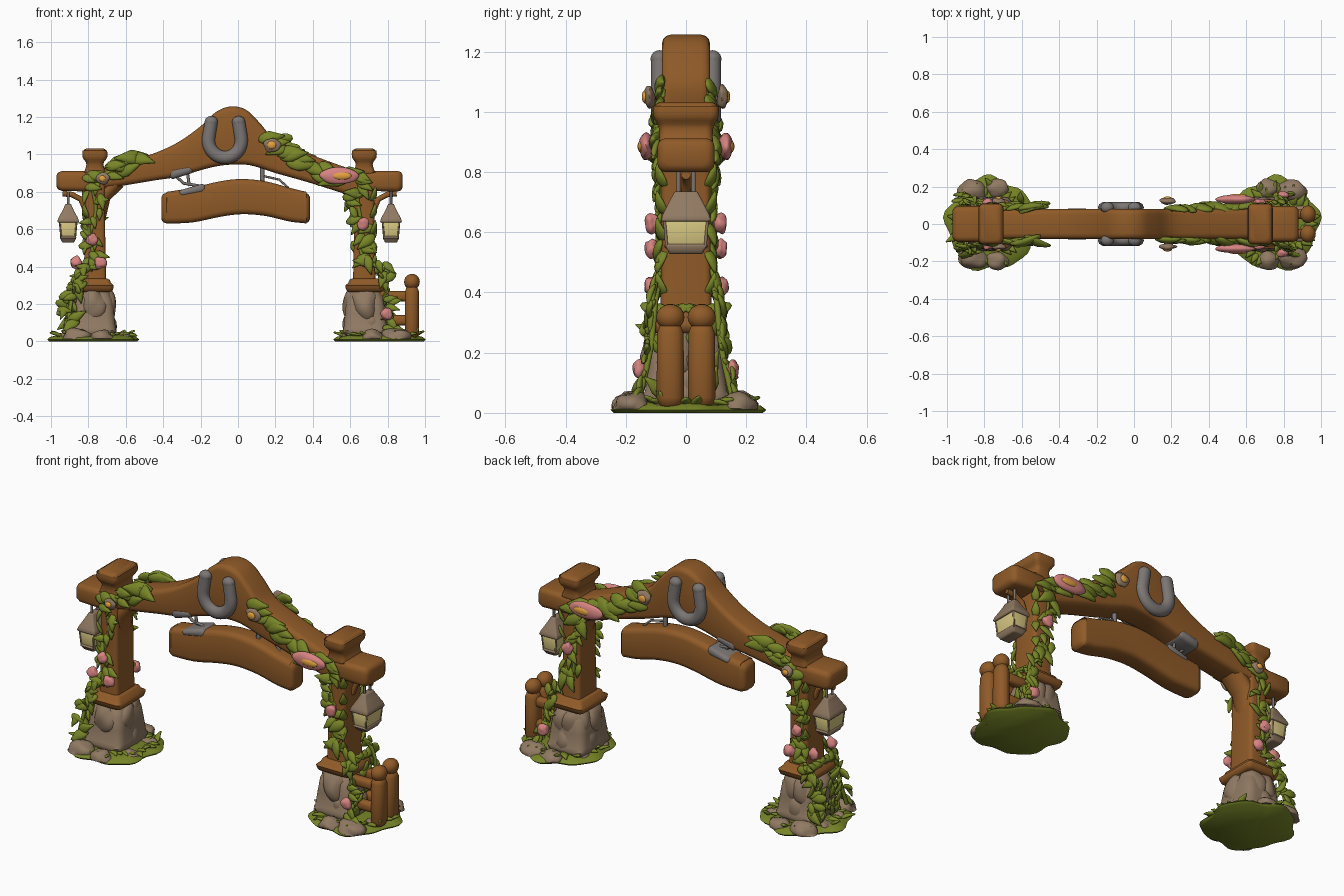
import bpy, bmesh, math, random
from mathutils import Vector, Matrix, noise

random.seed(11)
if "Cube" in bpy.data.objects:
    bpy.data.objects.remove(bpy.data.objects["Cube"])


def material(name, r, g, b):
    m = bpy.data.materials.new(name)
    m.use_nodes = True
    m.diffuse_color = (r, g, b, 1)
    m.node_tree.nodes["Principled BSDF"].inputs["Base Color"].default_value = (r, g, b, 1)
    return m


WOOD = material("warm wood", 0.28, 0.104, 0.021)
STONE = material("tan stone", 0.28, 0.193, 0.123)
LEAF = material("leaf green", 0.185, 0.235, 0.02)
IRON = material("grey iron", 0.2, 0.183, 0.176)
GLASS = material("lamp glass", 0.68, 0.57, 0.22)
PINK = material("petal pink", 0.68, 0.23, 0.22)
ORANGE = material("pollen orange", 0.78, 0.36, 0.05)


def finish(name, bm, mat, angle=50):
    bmesh.ops.recalc_face_normals(bm, faces=bm.faces)
    me = bpy.data.meshes.new(name)
    bm.to_mesh(me)
    bm.free()
    me.materials.append(mat)
    ob = bpy.data.objects.new(name, me)
    bpy.context.collection.objects.link(ob)
    bpy.ops.object.select_all(action='DESELECT')
    ob.select_set(True)
    bpy.context.view_layer.objects.active = ob
    bpy.ops.object.shade_smooth_by_angle(angle=math.radians(angle))
    return ob


def spline(rows, steps):
    """Smooth curve through rows of numbers."""
    out = []
    for i in range(len(rows) - 1):
        p = [rows[max(0, min(len(rows) - 1, i + k))] for k in (-1, 0, 1, 2)]
        for s in range(steps):
            t = s / steps
            out.append(tuple(0.5 * (2 * b + (c - a) * t + (2 * a - 5 * b + 4 * c - d) * t * t
                             + (3 * b - a - 3 * c + d) * t ** 3) for a, b, c, d in zip(*p)))
    return out + [rows[-1]]


def loft(name, rows, mat, axis='z', r=0.025, steps=1, y=0.0):
    """Rounded box swept along an axis; rows are (position, low, high, half depth)."""
    rows = spline(rows, steps)
    (t0, *first), (t1, *last) = rows[0], rows[-1]
    rings = [(t0, r * 0.8, first), (t0 + r * 0.3, r * 0.25, first)]
    rings += [(t, 0, rest) for t, *rest in [(t0 + r, *first)] + rows[1:-1] + [(t1 - r, *last)]]
    rings += [(t1 - r * 0.3, r * 0.25, last), (t1, r * 0.8, last)]
    bm, prev = bmesh.new(), None
    for t, inset, (lo, hi, depth) in rings:
        mid, ha, hb = (lo + hi) / 2, (hi - lo) / 2 - inset, depth - inset
        rr, ring = min(r, ha, hb) * 0.98, []
        for k in range(16):
            a = math.radians(k // 4 * 90 + k % 4 * 30)
            sa, sb = (1, -1, -1, 1)[k // 4], (1, 1, -1, -1)[k // 4]
            u = mid + sa * (ha - rr) + rr * math.cos(a)
            v = y + sb * (hb - rr) + rr * math.sin(a)
            ring.append(bm.verts.new((t, v, u) if axis == 'x' else (u, v, t)))
        if prev:
            for k in range(16):
                bm.faces.new((prev[k - 1], prev[k], ring[k], ring[k - 1]))
        else:
            bm.faces.new(ring)
        prev = ring
    bm.faces.new(prev)
    return finish(name, bm, mat)


def blob(name, centre, size, mat, rough=0.0):
    bm = bmesh.new()
    bmesh.ops.create_icosphere(bm, subdivisions=3, radius=1)
    for v in bm.verts:
        k = 1 + rough * noise.noise(v.co * 1.3 + Vector(centre) * 9)
        v.co = Vector(centre) + Vector(a * b * k for a, b in zip(v.co, size))
        v.co.z = max(v.co.z, 0.012)
    return finish(name, bm, mat)


def tube(name, points, radius, mat, flat=1.0):
    """Round rod along a path; flat scales its depth."""
    pts, bm, prev = [Vector(p) for p in points], bmesh.new(), None
    for i, p in enumerate(pts):
        d = (pts[min(i + 1, len(pts) - 1)] - pts[max(i - 1, 0)]).normalized()
        side = d.cross(Vector((0, 1, 0))).normalized()
        up = side.cross(d) * flat
        ring = [bm.verts.new(p + radius * (side * math.cos(a * math.pi / 5) + up * math.sin(a * math.pi / 5)))
                for a in range(10)]
        if prev:
            for k in range(10):
                bm.faces.new((prev[k - 1], prev[k], ring[k], ring[k - 1]))
        else:
            bm.faces.new(ring)
        prev = ring
    bm.faces.new(prev)
    return finish(name, bm, mat)


def add_leaf(bm, pos, direction, normal, length):
    """Puffy pointed leaf."""
    x = Vector(direction).normalized()
    y = Vector(normal).cross(x).normalized()
    z = x.cross(y)
    frame = Matrix((x, y, z)).transposed()
    for v in bmesh.ops.create_icosphere(bm, subdivisions=2, radius=1)["verts"]:
        t, w, h = v.co
        w *= 1 - 0.75 * max(t, 0)
        t *= 1.25 if t > 0 else 1
        v.co = Vector(pos) + frame @ Vector((t * 0.52, w * 0.28, h * 0.13 - 0.08 * t * t)) * length


# Crossbeam with its raised crown
loft("crossbeam", [(-0.76, 0.81, 0.91, 0.08), (-0.6, 0.835, 0.96, 0.08), (-0.45, 0.86, 1.005, 0.08),
                   (-0.32, 0.88, 1.065, 0.08), (-0.2, 0.915, 1.15, 0.08), (-0.12, 0.935, 1.225, 0.08),
                   (-0.04, 0.945, 1.256, 0.08), (0.04, 0.945, 1.24, 0.08), (0.11, 0.93, 1.175, 0.08),
                   (0.2, 0.9, 1.08, 0.08), (0.36, 0.855, 1.01, 0.08), (0.52, 0.805, 0.95, 0.08),
                   (0.66, 0.76, 0.9, 0.08)], WOOD, 'x', 0.03, 4)
# Hanging board
loft("hanging_board", [(-0.41, 0.63, 0.795, 0.06), (-0.25, 0.635, 0.82, 0.06), (-0.1, 0.665, 0.855, 0.06),
                       (0.02, 0.68, 0.868, 0.06), (0.15, 0.67, 0.855, 0.06), (0.28, 0.64, 0.82, 0.06),
                       (0.385, 0.63, 0.795, 0.06)], WOOD, 'x', 0.03, 4)
# Iron sleeves and hanging wires
loft("beam_sleeve", [(-0.37, 0.868, 0.925, 0.083), (-0.24, 0.894, 0.94, 0.083)], IRON, 'x', 0.022)
loft("board_sleeve", [(-0.315, 0.775, 0.812, 0.063), (-0.175, 0.795, 0.842, 0.063)], IRON, 'x', 0.018)
tube("left_wire", [(-0.34, 0, 0.89), (-0.29, 0, 0.845), (-0.2, 0, 0.83)], 0.008, IRON)
tube("left_hook", [(-0.27, 0, 0.9), (-0.26, 0, 0.83)], 0.008, IRON)
tube("right_hook", [(0.13, 0, 0.95), (0.13, 0, 0.85)], 0.012, IRON)
tube("right_wire", [(0.13, 0, 0.885), (0.22, 0, 0.865), (0.27, 0, 0.82)], 0.006, IRON)

# Horseshoes on both faces of the crown
for label, s in (("front", -1), ("back", 1)):
    arc = [(-0.07 + 0.088 * math.sin(a), s * 0.088, 1.075 - 0.092 * math.cos(a))
           for a in (math.radians(d) for d in range(-100, 101, 10))]
    arc = [(-0.143, s * 0.088, 1.175)] + arc + [(0.003, s * 0.088, 1.175)]
    tube(label + "_horseshoe", arc, 0.035, IRON, 0.85)
    for end in (arc[0], arc[-1]):
        blob(label + "_horseshoe_tip", end, (0.035, 0.03, 0.03), IRON)

# Posts, caps, plinths, lanterns and ground on each side
for label, px, out, disc in (("right", -0.765, -1, -0.767), ("left", 0.675, 1, 0.75)):
    loft(label + "_post", [(0.25, px - 0.062, px + 0.062, 0.088), (0.5, px - 0.056, px + 0.056, 0.082),
                           (0.8, px - 0.054, px + 0.054, 0.082), (0.9, px - 0.062, px + 0.062, 0.082)], WOOD, r=0.02, steps=3)
    loft(label + "_post_cap", [(0.88, px - 0.07, px + 0.07, 0.09), (0.945, px - 0.045, px + 0.045, 0.09),
                               (0.985, px - 0.066, px + 0.066, 0.108), (1.032, px - 0.064, px + 0.064, 0.108)], WOOD, r=0.025, steps=3)
    ends = sorted((px - out * 0.02, px + out * 0.205))
    loft(label + "_beam_end", [(ends[0], 0.805, 0.91, 0.095), (ends[1], 0.8, 0.912, 0.095)], WOOD, 'x', 0.028)
    tube(label + "_brace", [(px - out * 0.01, 0, 0.66), (px - out * 0.04, 0, 0.78), (px - out * 0.12, 0, 0.86)], 0.047, WOOD, 1.6)
    cx = px + out * 0.005
    loft(label + "_collar", [(0.265, cx - 0.105, cx + 0.105, 0.125), (0.3, cx - 0.105, cx + 0.105, 0.13),
                             (0.335, cx - 0.09, cx + 0.09, 0.11)], WOOD, r=0.022)
    # Stone plinth with soft boulders
    loft(label + "_plinth", [(0.012, cx - 0.12, cx + 0.12, 0.145), (0.15, cx - 0.108, cx + 0.108, 0.125),
                             (0.28, cx - 0.092, cx + 0.092, 0.108)], STONE, r=0.045, steps=2)
    for k in range(10):
        a, z = k * math.tau / 5 + (0.9 if k > 4 else 0.3), 0.08 if k < 5 else 0.19
        blob(label + "_plinth_stone", (cx + 0.05 * math.cos(a), 0.07 * math.sin(a), z), (0.075, 0.075, 0.1), STONE, 0.2)
    for a, d, size in ((62, 0.2, 0.08), (100, 0.195, 0.065), (150, 0.17, 0.05), (25, 0.16, 0.05)):
        for s in (-1, 1):
            b = math.radians(a)
            blob(label + "_foot_rock", (disc + out * d * math.cos(b), s * d * math.sin(b), 0.015), (size, size * 0.8, size * 0.7), STONE, 0.25)
    # Moss mound with grass rim
    bm, rim = bmesh.new(), []
    for k in range(48):
        a = k * math.tau / 48
        rad = 0.235 + 0.014 * math.sin(5 * a + px) + 0.008 * math.sin(9 * a)
        rim.append((disc + rad * math.cos(a), rad * 1.05 * math.sin(a)))
    levels = [[bm.verts.new((disc + (x - disc) * k, y * k, z)) for x, y in rim]
              for k, z in ((0.96, 0), (1, 0.01), (0.93, 0.024), (0.72, 0.036))]
    for lo, hi in zip(levels, levels[1:]):
        for k in range(48):
            bm.faces.new((lo[k - 1], lo[k], hi[k], hi[k - 1]))
    bm.faces.new(levels[0])
    bm.faces.new(levels[-1])
    for k in range(36):
        a, d = k * math.tau / 36, random.uniform(0.15, 0.21)
        add_leaf(bm, (disc + d * math.cos(a), d * math.sin(a), 0.036),
                 (math.cos(a + random.uniform(-1, 1)), math.sin(a), random.uniform(0, 0.9)), (-math.cos(a) * 0.4, -math.sin(a) * 0.4, 1), random.uniform(0.06, 0.085))
    finish(label + "_moss", bm, LEAF, 80)
    # Lantern on a curved bracket
    lx = px + out * 0.143
    tube(label + "_lantern_bracket", [(px + out * 0.05, 0, 0.7), (px + out * 0.075, 0, 0.76), (lx - out * 0.02, 0, 0.785), (lx + out * 0.03, 0, 0.79)], 0.015, WOOD)
    for y in (-0.025, 0.025):
        tube(label + "_lantern_link", [(lx, y, 0.8), (lx, y, 0.7)], 0.007, IRON)
    loft(label + "_lantern_roof", [(0.635, lx - 0.058, lx + 0.058, 0.082), (0.66, lx - 0.052, lx + 0.052, 0.077),
                                   (0.7, lx - 0.03, lx + 0.03, 0.057), (0.735, lx - 0.018, lx + 0.018, 0.042)], STONE, r=0.008)
    loft(label + "_lantern_glass", [(0.55, lx - 0.038, lx + 0.038, 0.066), (0.64, lx - 0.047, lx + 0.047, 0.073)], GLASS, r=0.006)
    loft(label + "_lantern_base", [(0.528, lx - 0.036, lx + 0.036, 0.06), (0.563, lx - 0.044, lx + 0.044, 0.073)], STONE, r=0.01)
    for sx in (-1, 1):
        for sy in (-1, 1):
            tube(label + "_lantern_corner", [(lx + sx * 0.037, sy * 0.064, 0.55), (lx + sx * 0.045, sy * 0.071, 0.64)], 0.005, STONE)

# Fence stub
for y in (-0.052, 0.052):
    loft("fence_post", [(0.015, 0.892, 0.968, 0.046), (0.3, 0.892, 0.968, 0.044)], WOOD, r=0.036, y=y)
    blob("fence_knob", (0.93, y, 0.318), (0.042, 0.047, 0.043), WOOD)
    for z in (0.112, 0.24):
        loft("fence_rail", [(0.74, z - 0.028, z + 0.028, 0.025), (0.93, z - 0.028, z + 0.028, 0.025)], WOOD, 'x', 0.02, y=y)

# Ivy on front and back: rows are x, z, depth, leaf size
right_ivy = [(-0.91, 0.06, 0.16, 0.09), (-0.89, 0.22, 0.12, 0.09), (-0.85, 0.34, 0.12, 0.08), (-0.77, 0.42, 0.095, 0.08),
             (-0.79, 0.56, 0.085, 0.08), (-0.76, 0.7, 0.085, 0.08), (-0.77, 0.86, 0.095, 0.09), (-0.65, 0.92, 0.09, 0.12), (-0.56, 0.98, 0.09, 0.14)]
left_ivy = [(0.82, 0.06, 0.16, 0.09), (0.8, 0.22, 0.125, 0.08), (0.77, 0.37, 0.11, 0.09), (0.66, 0.47, 0.09, 0.1),
            (0.66, 0.62, 0.085, 0.09), (0.64, 0.76, 0.085, 0.11), (0.65, 0.87, 0.095, 0.11), (0.5, 0.89, 0.09, 0.14),
            (0.34, 0.96, 0.085, 0.15), (0.2, 1.07, 0.085, 0.12)]
for label, rows, out in (("right", right_ivy, -1), ("left", left_ivy, 1)):
    for face, s in (("front", -1), ("back", 1)):
        bm = bmesh.new()
        path = spline(rows, 5)
        for x, z, y, size in path:
            on_beam = z > 0.84
            a = random.choice((-0.35, 0.0, 0.3, 3.3)) if on_beam else random.uniform(-3.4, 0.6)
            lift = -0.15 * out if on_beam else 0
            add_leaf(bm, (x + random.uniform(-0.04, 0.04), s * (y + random.uniform(0, 0.01)), z + random.uniform(-0.03, 0.03)),
                     (math.cos(a), s * random.uniform(0, 0.4), math.sin(a) + lift),
                     (random.uniform(-0.4, 0.4), s, 0.3), size * random.uniform(0.75, 1.15))
        # Leaves wrapping the outer corner of the post and the collar
        px = 0.675 if out > 0 else -0.765
        for k in range(5):
            add_leaf(bm, (px + out * 0.052, s * 0.085, 0.42 + 0.09 * k), (out * 0.3, s * 0.4, random.choice((-1, 1))), (out, s, 0), 0.08)
        for k in range(4):
            add_leaf(bm, (px + out * 0.095, s * (0.02 + 0.032 * k), 0.345), (out * 0.3, -s, 0.3 - 0.3 * k), (out, 0, 0.8), 0.08)
        # Leaves climbing the outer side of the plinth
        for k in range(16 if out < 0 else 8):
            z = random.uniform(0.05, 0.29)
            add_leaf(bm, (px + out * (0.155 - 0.18 * z), s * random.uniform(0.02, 0.13), z), (out * 0.3, random.uniform(-1, 1), 0.5), (out, 0, 0.4), 0.09)
        finish(label + "_" + face + "_ivy", bm, LEAF, 80)
        tube(label + "_" + face + "_vine", [(x, s * (y - 0.008), z) for x, z, y, size in path], 0.01, LEAF)

# Blossoms on both faces
for s in (-1, 1):
    blob("large_blossom", (0.54, s * 0.132, 0.885), (0.105, 0.024, 0.046), PINK, 0.1)
    blob("large_blossom_centre", (0.555, s * 0.149, 0.885), (0.052, 0.012, 0.021), ORANGE)
    for x, z, y in ((-0.78, 0.545, 0.115), (-0.735, 0.42, 0.118), (-0.865, 0.42, 0.08), (0.67, 0.63, 0.115), (0.795, 0.145, 0.155)):
        blob("small_blossom", (x, s * y, z), (0.031, 0.022, 0.033), PINK, 0.3)
    for x, z, size in ((-0.725, 0.87, 0.036), (0.18, 1.05, 0.046)):
        blob("pale_blossom", (x, s * 0.122, z), (size, 0.018, size * 0.85), STONE, 0.3)
        blob("pale_blossom_centre", (x, s * 0.137, z), (size / 2, 0.01, size * 0.45), ORANGE)
